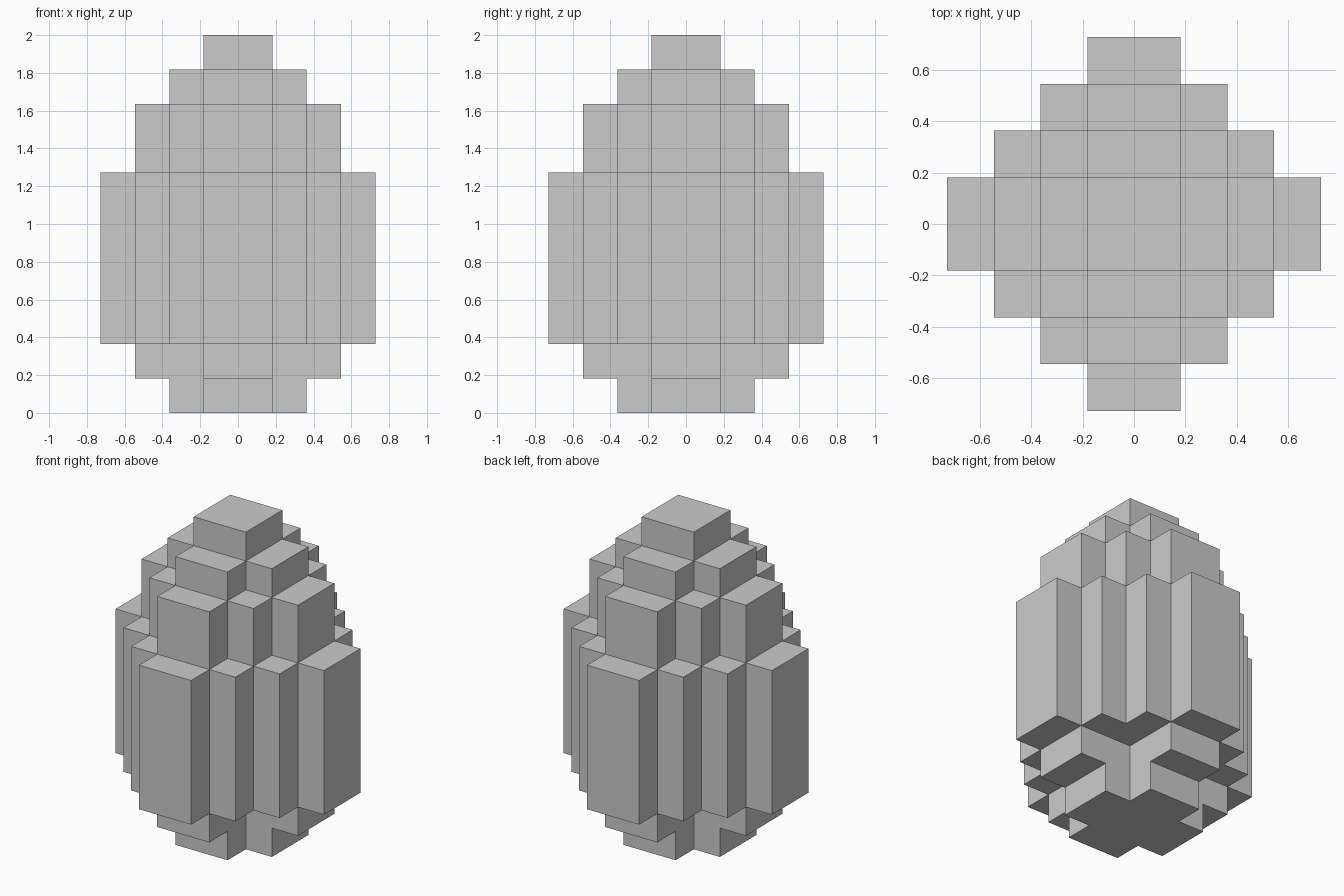
import bpy
import bmesh

cube = bpy.data.objects.get("Cube")
if cube:
    bpy.data.objects.remove(cube, do_unlink=True)

U = 2 / 11  # one block

grey = bpy.data.materials.new("light_grey")
grey.use_nodes = True
colour = (0.6, 0.6, 0.6, 1)
grey.diffuse_color = colour
grey.node_tree.nodes["Principled BSDF"].inputs["Base Color"].default_value = colour


def stair(n):
    """Quarter outline of a stepped diamond reaching n blocks."""
    pts = [(n, 1)]
    for k in range(1, n):
        pts += [(n - k, k), (n - k, k + 1)]
    return pts


def cross(n):
    """Quarter outline of a plus with arms reaching n blocks."""
    return [(n, 1), (1, 1), (1, n)]


def tier(name, quarter, z0, z1):
    """Turn a quarter outline into a full one and extrude it upwards."""
    outline, q = [], quarter
    for _ in range(4):
        outline += q
        q = [(-y, x) for x, y in q]
    bm = bmesh.new()
    base = bm.faces.new([bm.verts.new((x * U, y * U, z0 * U)) for x, y in outline])
    top = bmesh.ops.extrude_face_region(bm, geom=[base], use_keep_orig=True)
    verts = [g for g in top["geom"] if isinstance(g, bmesh.types.BMVert)]
    bmesh.ops.translate(bm, verts=verts, vec=(0, 0, (z1 - z0) * U))
    bmesh.ops.recalc_face_normals(bm, faces=bm.faces)
    mesh = bpy.data.meshes.new(name)
    bm.to_mesh(mesh)
    bm.free()
    mesh.materials.append(grey)
    obj = bpy.data.objects.new(name, mesh)
    bpy.context.collection.objects.link(obj)


# Stacked tiers of the blocky egg, bottom to top
tier("base_cross", cross(2), 0, 1)
tier("lower_cross", cross(3), 1, 2)
tier("egg_body", stair(4), 2, 7)
tier("egg_shoulder", stair(3), 7, 9)
tier("upper_cross", stair(2), 9, 10)
tier("egg_tip", stair(1), 10, 11)
